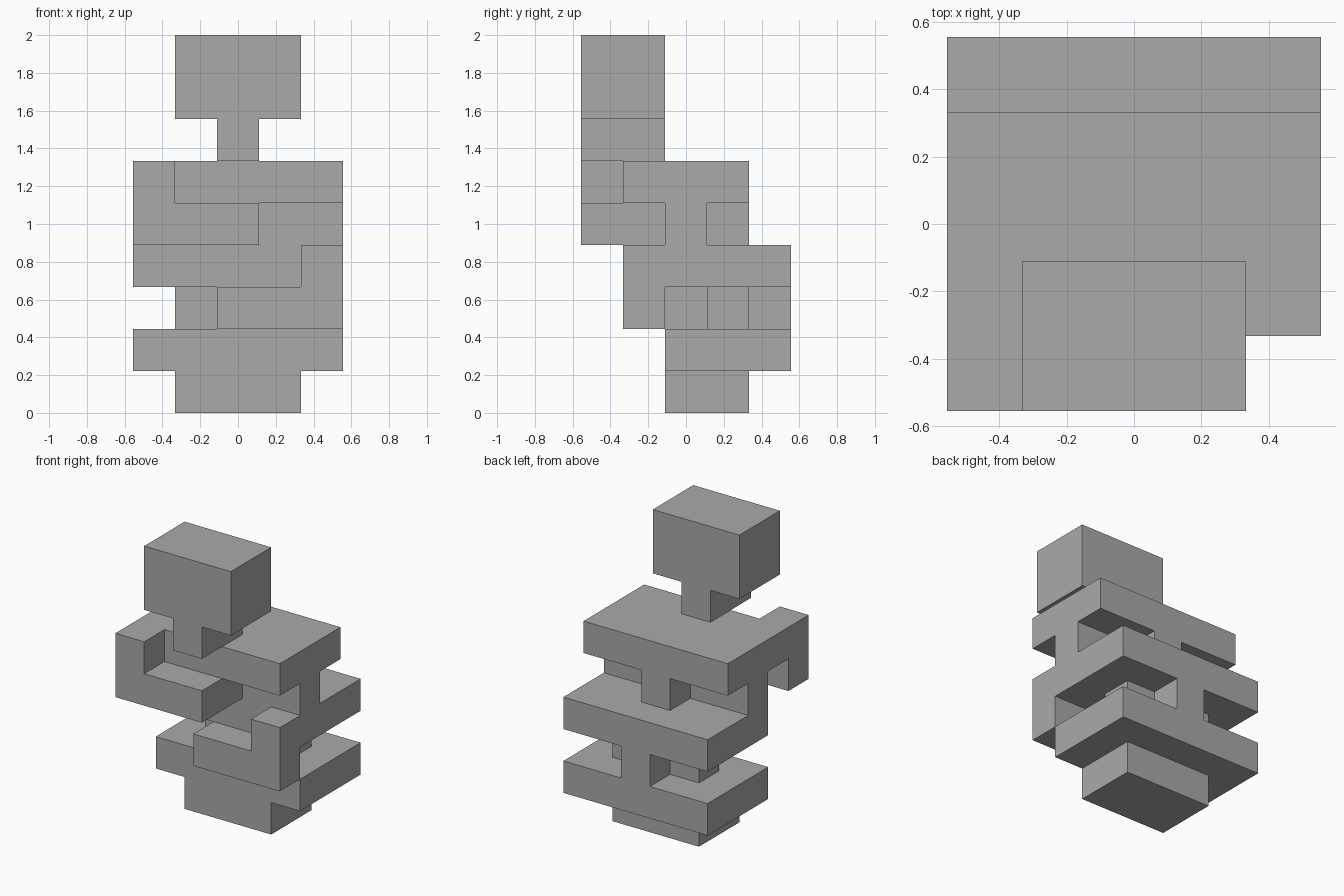
import bpy, bmesh
from mathutils import Vector

if "Cube" in bpy.data.objects:
    bpy.data.objects.remove(bpy.data.objects["Cube"])

U = 2 / 9  # size of one block unit

grey = bpy.data.materials.new("plain grey")
grey.use_nodes = True
grey.diffuse_color = (0.40, 0.40, 0.41, 1)
grey.node_tree.nodes["Principled BSDF"].inputs["Base Color"].default_value = (0.40, 0.40, 0.41, 1)


def extrude(name, outline, start, end, axis):
    """Extrude an outline in block units: a plan (x, y) along z, or an elevation (x, z) along y."""
    def place(a, b, c):
        x, y, z = (a, b, c) if axis == 'Z' else (a, c, b)
        return Vector((x - 2.5, y - 2.5, z)) * U
    bm = bmesh.new()
    face = bm.faces.new([bm.verts.new(place(a, b, start)) for a, b in outline])
    out = bmesh.ops.extrude_face_region(bm, geom=[face], use_keep_orig=True)
    move = place(0, 0, end) - place(0, 0, start)
    bmesh.ops.translate(bm, vec=move, verts=[v for v in out["geom"] if isinstance(v, bmesh.types.BMVert)])
    bmesh.ops.recalc_face_normals(bm, faces=bm.faces)
    mesh = bpy.data.meshes.new(name)
    bm.to_mesh(mesh)
    bm.free()
    mesh.materials.append(grey)
    obj = bpy.data.objects.new(name, mesh)
    bpy.context.collection.objects.link(obj)
    return obj


def slab(name, x0, x1, y0, y1, z0, z1):
    return extrude(name, [(x0, y0), (x1, y0), (x1, y1), (x0, y1)], z0, z1, 'Z')


# Foot and the three wide slabs
slab("foot", 1, 4, 2, 4, 0, 1)
slab("lower_slab", 0, 5, 2, 5, 1, 2)
slab("middle_slab", 0, 5, 2, 5, 3, 4)
slab("upper_slab", 0, 5, 1, 4, 5, 6)

# Cross-shaped spacers between the slabs
extrude("lower_spacer", [(2, 2), (3, 2), (3, 3), (4, 3), (4, 4), (3, 4),
                         (3, 5), (2, 5), (2, 4), (1, 4), (1, 3), (2, 3)], 2, 3, 'Z')
extrude("upper_spacer", [(0, 2), (2, 2), (2, 1), (3, 1), (3, 2), (5, 2),
                         (5, 3), (3, 3), (3, 4), (2, 4), (2, 3), (0, 3)], 4, 5, 'Z')

# L-shaped hooks on the front
extrude("lower_hook", [(2, 2), (5, 2), (5, 4), (4, 4), (4, 3), (2, 3)], 1, 2, 'Y')
extrude("upper_hook", [(0, 4), (3, 4), (3, 5), (1, 5), (1, 6), (0, 6)], 0, 1, 'Y')

# Head on its narrow neck
extrude("head_and_neck", [(2, 6), (3, 6), (3, 7), (4, 7), (4, 9), (1, 9), (1, 7), (2, 7)], 0, 2, 'Y')
